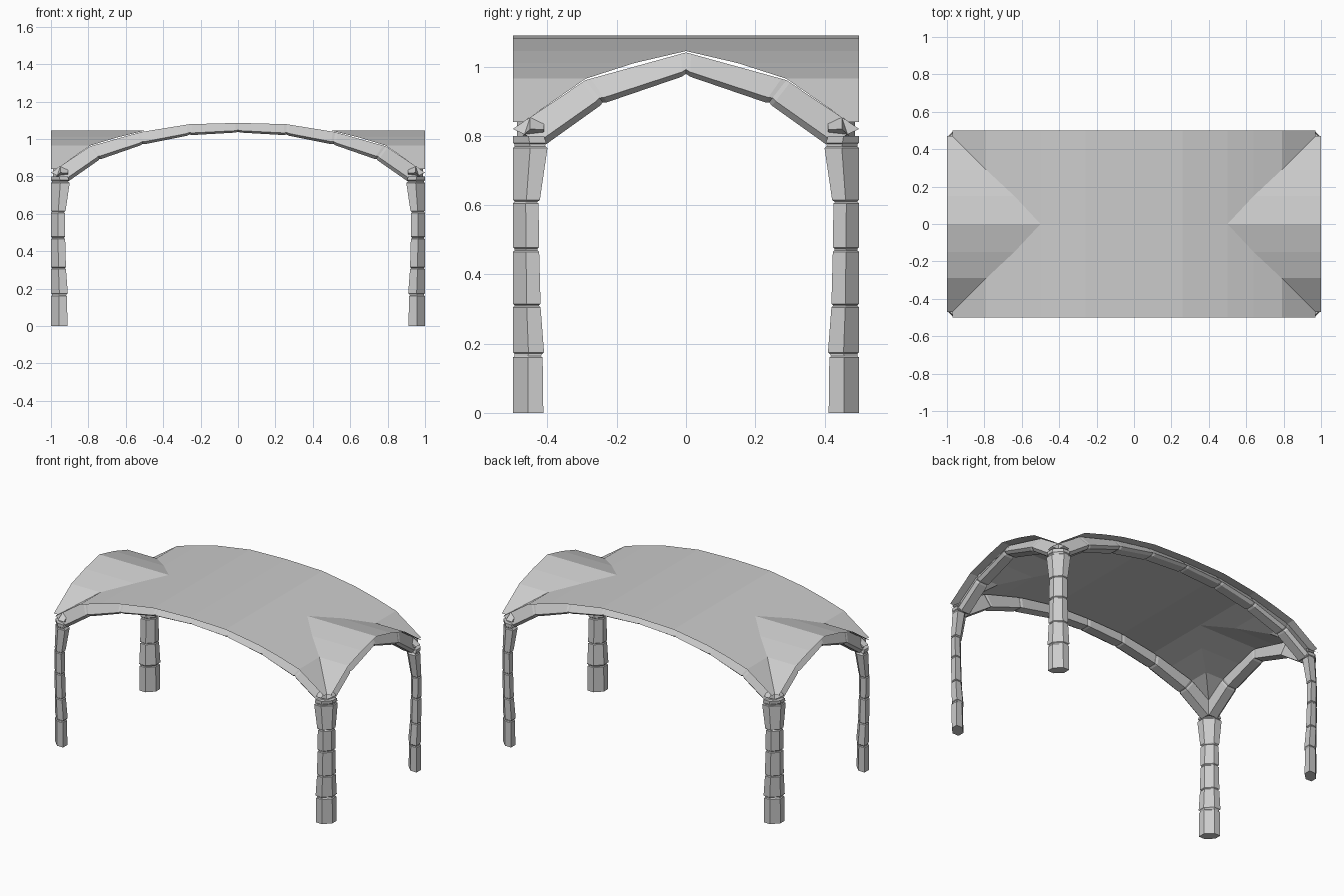
import bpy
import bmesh

cube = bpy.data.objects.get("Cube")
if cube:
    bpy.data.objects.remove(cube, do_unlink=True)

stone = bpy.data.materials.new("pale_grey_stone")
stone.use_nodes = True
GREY = (0.6, 0.6, 0.6, 1)
stone.diffuse_color = GREY
stone.node_tree.nodes["Principled BSDF"].inputs["Base Color"].default_value = GREY


def finish(name, bm, upward=False):
    bmesh.ops.remove_doubles(bm, verts=bm.verts, dist=0.0005)
    bm.normal_update()
    if upward:
        for f in bm.faces:
            if f.normal.z < 0:
                f.normal_flip()
    else:
        bmesh.ops.recalc_face_normals(bm, faces=bm.faces)
    mesh = bpy.data.meshes.new(name)
    bm.to_mesh(mesh)
    bm.free()
    mesh.materials.append(stone)
    obj = bpy.data.objects.new(name, mesh)
    bpy.context.collection.objects.link(obj)


def loft(bm, rings):
    """Join rings of equal size into a closed solid."""
    loops = [[bm.verts.new(p) for p in ring] for ring in rings]
    n = len(loops[0])
    for a, b in zip(loops, loops[1:]):
        for i in range(n):
            j = (i + 1) % n
            bm.faces.new((a[i], a[j], b[j], b[i]))
    bm.faces.new(loops[0])
    bm.faces.new(loops[-1])


# Roof: long vault crossed at each end by a short vault, meeting on the groins
groin = [(0.5, 0, 1.045), (0.64, 0.15, 1.01), (0.79, 0.29, 0.965), (0.97, 0.47, 0.84)]
crown = [(0, 1.09), (0.26, 1.083), (0.5, 1.045)]
bm = bmesh.new()


def quad(*pts):
    bm.faces.new([bm.verts.new(p) for p in pts])


for sx in (-1, 1):
    for sy in (-1, 1):
        for (x0, z0), (x1, z1) in zip(crown, crown[1:]):
            quad((sx * x0, 0, z0), (sx * x1, 0, z1),
                 (sx * x1, sy * 0.5, z1), (sx * x0, sy * 0.5, z0))
        for (x0, y0, z0), (x1, y1, z1) in zip(groin, groin[1:]):
            p, q = (sx * x0, sy * y0, z0), (sx * x1, sy * y1, z1)
            quad(p, q, (sx * x1, sy * 0.5, z1), (sx * x0, sy * 0.5, z0))
            quad(p, q, (sx, sy * y1, z1), (sx, sy * y0, z0))
finish("vaulted_roof", bm, upward=True)

# Arch ribs: (depth from the outer side, fraction from outer to inner curve)
section = [(0.05, 0), (0.012, 0.8), (0.03, 1), (0.09, 1), (0.09, 0.05)]


def lerp(a, b, t):
    return tuple(u + (v - u) * t for u, v in zip(a, b))


def rib_stations(half):
    """Mirror a half arch and pinch it at every joint."""
    full = [((-o[0], o[1]), (-i[0], i[1])) for o, i in half[:0:-1]] + half
    out = [(full[0], 0)]
    for k in range(1, len(full) - 1):
        here = full[k]
        for other, pinch in ((full[k - 1], 0), (None, 0.004), (full[k + 1], 0)):
            if other:
                st = tuple(lerp(h, o, 0.05) for h, o in zip(here, other))
            else:
                st = here
            out.append((st, pinch))
    return out + [(full[-1], 0)]


def make_rib(name, half, place):
    rings = []
    for (outer, inner), pinch in rib_stations(half):
        ring = []
        for d, t in section:
            u, z = lerp(outer, inner, t)
            ring.append(place(u, d + (pinch if d < 0.06 else -pinch), z + pinch * t))
        rings.append(ring)
    bm = bmesh.new()
    loft(bm, rings)
    finish(name, bm)


long_half = [((0, 1.086), (0, 1.035)), ((0.26, 1.079), (0.26, 1.02)),
             ((0.52, 1.037), (0.51, 0.97)), ((0.79, 0.961), (0.74, 0.89)),
             ((1.0, 0.82), (0.905, 0.775))]
short_half = [((0, 1.041), (0, 0.975)), ((0.29, 0.961), (0.24, 0.893)),
              ((0.5, 0.82), (0.405, 0.775))]
for s, side in ((-1, "front"), (1, "back")):
    make_rib(side + "_arch", long_half, lambda u, d, z: (u, s * (0.5 - d), z))
for s, side in ((-1, "right"), (1, "left")):
    make_rib(side + "_arch", short_half, lambda u, d, z: (s * (1 - d), u, z))

# Pillars: stacked six-sided blocks, (bottom, top, width below, width above)
blocks = [(0, 0.16, 0.088, 0.086), (0.175, 0.305, 0.09, 0.08),
          (0.315, 0.465, 0.08, 0.076), (0.478, 0.605, 0.076, 0.074),
          (0.615, 0.765, 0.078, 0.1), (0.78, 0.8, 0.096, 0.09)]


def hexagon(sx, sy, w, z, g=0):
    h = w / 2
    corners = [(g, h), (g, w - g), (h, w - g), (w - g, h), (w - g, g), (h, g)]
    return [(sx * (1 - a), sy * (0.5 - b), z) for a, b in corners]


for sx, side in ((-1, "right"), (1, "left")):
    for sy, end in ((-1, "front"), (1, "back")):
        rings = []
        for k, (z0, z1, w0, w1) in enumerate(blocks):
            if k:
                rings.append(hexagon(sx, sy, w0, z0 - 0.004, 0.005))
            rings.append(hexagon(sx, sy, w0, z0))
            rings.append(hexagon(sx, sy, w1, z1))
            if k < len(blocks) - 1:
                rings.append(hexagon(sx, sy, w1, z1 + 0.004, 0.005))
        bm = bmesh.new()
        loft(bm, rings)
        finish(f"{end}_{side}_pillar", bm)
